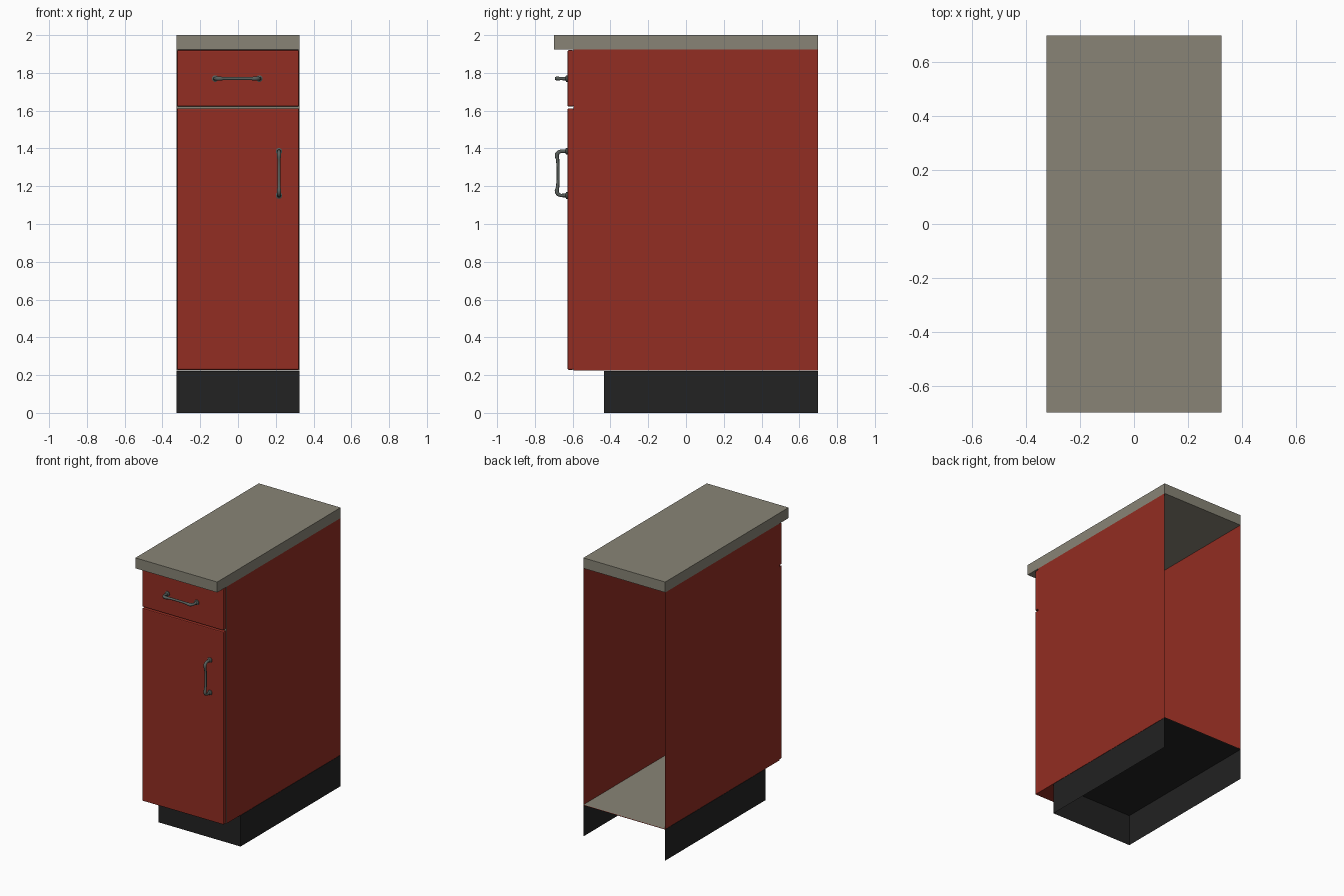
import bpy, bmesh, math
from mathutils import Vector

if "Cube" in bpy.data.objects:
    bpy.data.objects.remove(bpy.data.objects["Cube"])


def material(name, rgb):
    m = bpy.data.materials.new(name)
    m.diffuse_color = (*rgb, 1)
    m.use_nodes = True
    m.node_tree.nodes["Principled BSDF"].inputs["Base Color"].default_value = m.diffuse_color
    return m


RED = material("red_paint", (0.29, 0.026, 0.016))
STONE = material("stone_grey", (0.246, 0.231, 0.181))
BLACK = material("black_base", (0.016, 0.016, 0.016))
METAL = material("handle_metal", (0.10, 0.115, 0.105))


def finish(bm, name, *mats):
    mesh = bpy.data.meshes.new(name)
    bm.to_mesh(mesh)
    bm.free()
    for m in mats:
        mesh.materials.append(m)
    ob = bpy.data.objects.new(name, mesh)
    bpy.context.collection.objects.link(ob)
    return ob


def box(name, lo, hi, mats, drop=(), paint=None, bevel=0):
    """Box between two corners; drop removes faces by direction, paint gives one direction slot 1."""
    lo, hi = Vector(lo), Vector(hi)
    bm = bmesh.new()
    bmesh.ops.create_cube(bm, size=1)
    for v in bm.verts:
        v.co = Vector(((lo + hi) / 2)[i] + v.co[i] * (hi - lo)[i] for i in range(3))
    bm.normal_update()
    gone = [f for f in bm.faces if any(f.normal.dot(Vector(d)) > 0.9 for d in drop)]
    if gone:
        bmesh.ops.delete(bm, geom=gone, context='FACES')
    if paint:
        for f in bm.faces:
            f.material_index = int(f.normal.dot(Vector(paint)) > 0.9)
    ob = finish(bm, name, *mats)
    if bevel:
        mod = ob.modifiers.new("soft_edges", 'BEVEL')
        mod.width, mod.segments = bevel, 2
    return ob


UP, DOWN, BACK, FRONT = (0, 0, 1), (0, 0, -1), (0, 1, 0), (0, -1, 0)
W = 0.325

# Worktop, open-backed carcass and recessed plinth
box("worktop", (-W, -0.70, 1.925), (W, 0.70, 2.0), [STONE])
box("carcass", (-W, -0.595, 0.225), (W, 0.70, 1.925), [RED, STONE], drop=[BACK, UP], paint=FRONT)
box("plinth", (-W, -0.435, 0), (W, 0.70, 0.223), [BLACK], drop=[BACK, DOWN])

# Inner floor sheet
box("inner_floor", (-W + .001, -0.593, 0.22), (W - .001, 0.70, 0.228), [STONE],
    drop=[DOWN, FRONT, BACK, (1, 0, 0), (-1, 0, 0)])

# Drawer front and door
box("drawer_front", (-0.323, -0.627, 1.622), (0.323, -0.595, 1.920), [RED], bevel=0.006)
box("door", (-0.323, -0.627, 0.228), (0.323, -0.595, 1.612), [RED], bevel=0.006)


def handle(name, centre, vertical):
    """Bow handle: half path (along, out, radius) mirrored, with flared feet."""
    half = [(0.117, 0.0, 0.018), (0.117, 0.007, 0.018), (0.117, 0.012, 0.010),
            (0.117, 0.036, 0.009), (0.112, 0.048, 0.010), (0.102, 0.056, 0.011),
            (0.090, 0.057, 0.011), (0.075, 0.053, 0.009), (0.035, 0.050, 0.008)]
    path = half + [(-a, o, r) for a, o, r in reversed(half)]
    n, sides = len(path), 10
    axis = Vector((0, 0, 1)) if vertical else Vector((1, 0, 0))
    out = Vector((0, -1, 0))
    side = axis.cross(out)
    pts = [Vector(centre) + axis * a + out * o for a, o, r in path]
    bm = bmesh.new()
    rings = []
    for i, p in enumerate(pts):
        t = (pts[min(i + 1, n - 1)] - pts[max(i - 1, 0)]).normalized()
        u = t.cross(side).normalized()
        rings.append([bm.verts.new(p + path[i][2] * (u * math.cos(k * math.tau / sides)
                      + side * math.sin(k * math.tau / sides))) for k in range(sides)])
    for a, b in zip(rings, rings[1:]):
        for k in range(sides):
            j = (k + 1) % sides
            bm.faces.new((a[k], a[j], b[j], b[k]))
    bm.faces.new(rings[0])
    bm.faces.new(rings[-1])
    bmesh.ops.recalc_face_normals(bm, faces=bm.faces)
    ob = finish(bm, name, METAL)
    bpy.ops.object.select_all(action='DESELECT')
    bpy.context.view_layer.objects.active = ob
    ob.select_set(True)
    bpy.ops.object.shade_smooth_by_angle(angle=math.radians(45))


# Handles
handle("drawer_handle", (-0.004, -0.627, 1.770), False)
handle("door_handle", (0.217, -0.627, 1.268), True)
